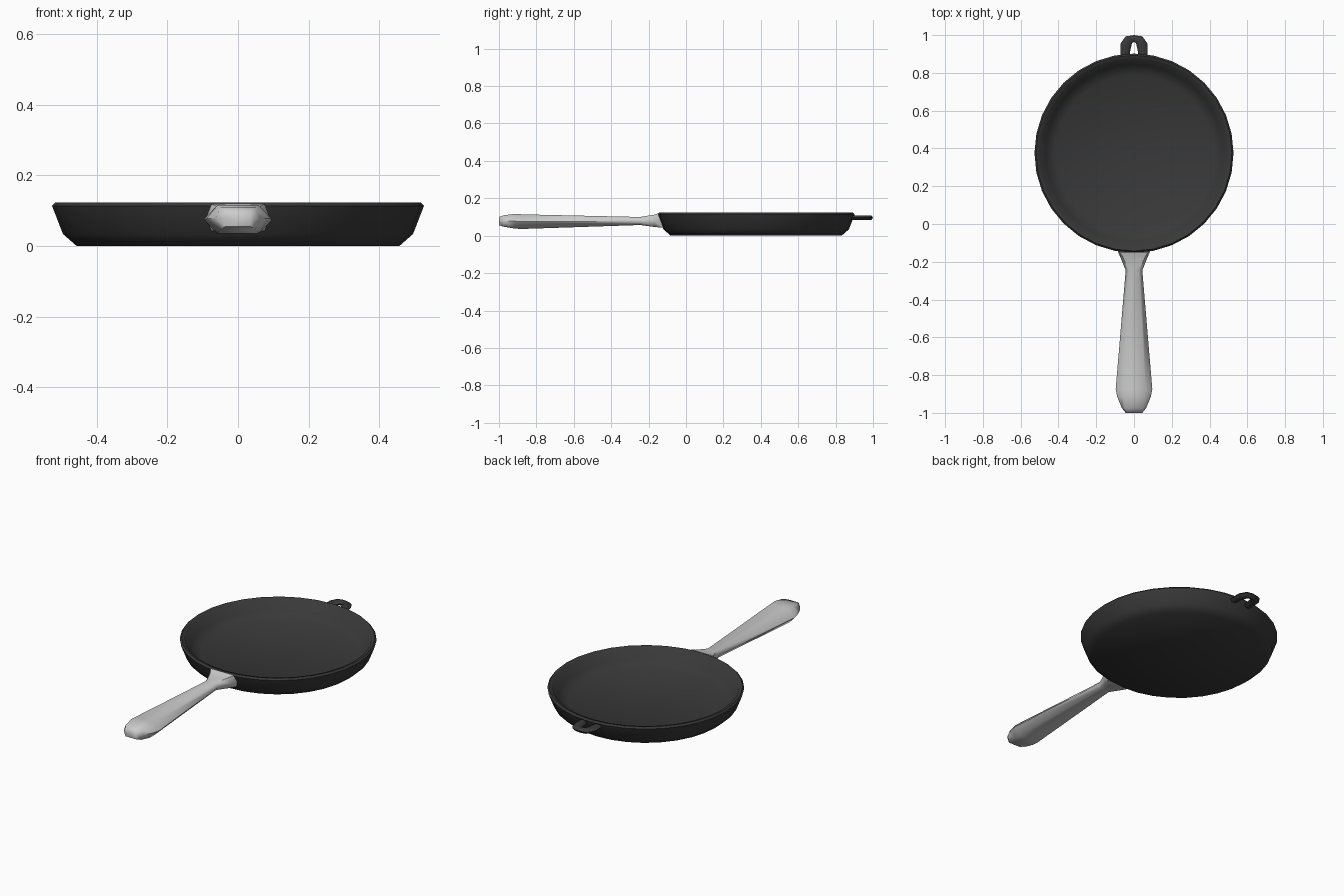
import bpy, bmesh, math

if "Cube" in bpy.data.objects:
    bpy.data.objects.remove(bpy.data.objects["Cube"])

iron = bpy.data.materials.new("dark_iron")
iron.diffuse_color = (0.04, 0.04, 0.04, 1)
iron.use_nodes = True
iron.node_tree.nodes["Principled BSDF"].inputs["Base Color"].default_value = iron.diffuse_color


def loft(name, rings, closed_rows=False, caps=True, angle=60, mat=None):
    """Skin a list of closed point rings into one smooth shaded object."""
    bm = bmesh.new()
    rows = [[bm.verts.new(p) for p in ring] for ring in rings]
    n = len(rows[0])
    for a, b in zip(rows, rows[1:]):
        for i in range(n):
            j = (i + 1) % n
            bm.faces.new((a[i], a[j], b[j], b[i]))
    if caps:
        bm.faces.new(rows[0])
        bm.faces.new(rows[-1])
    bmesh.ops.recalc_face_normals(bm, faces=bm.faces)
    me = bpy.data.meshes.new(name)
    bm.to_mesh(me)
    bm.free()
    ob = bpy.data.objects.new(name, me)
    bpy.context.collection.objects.link(ob)
    if mat:
        me.materials.append(mat)
    bpy.ops.object.select_all(action='DESELECT')
    ob.select_set(True)
    bpy.context.view_layer.objects.active = ob
    bpy.ops.object.shade_smooth_by_angle(angle=math.radians(angle))
    return ob


# Pan body: revolved profile (radius, height), outside bottom to inside floor
SIDES, CY = 32, 0.375
profile = [(0.457, 0), (0.496, 0.034), (0.527, 0.114), (0.518, 0.1235),
           (0.500, 0.119), (0.470, 0.062), (0.415, 0.030)]
loft("pan_body", [[(r * math.cos(2 * math.pi * i / SIDES),
                    CY + r * math.sin(2 * math.pi * i / SIDES), z)
                   for i in range(SIDES)] for r, z in profile], mat=iron)

# Handle: hexagonal stations (y, half width, flat half width, low z, high z, lean)
stations = [(-0.150, 0.090, 0.075, 0.042, 0.119, 0.03),
            (-0.172, 0.076, 0.060, 0.046, 0.112, 0.01),
            (-0.245, 0.044, 0.028, 0.057, 0.100, 0),
            (-0.875, 0.097, 0.060, 0.036, 0.114, 0),
            (-0.915, 0.089, 0.058, 0.038, 0.117, 0),
            (-0.975, 0.064, 0.050, 0.048, 0.109, 0),
            (-1.000, 0.044, 0.035, 0.056, 0.100, 0)]
rings = []
for y, w, f, lo, hi, lean in stations:
    mid = (lo + hi) / 2
    rings.append([(w, y + lean / 2, mid), (f, y, hi), (-f, y, hi),
                  (-w, y + lean / 2, mid), (-f, y + lean, lo), (f, y + lean, lo)])
loft("handle", rings)

# Hanging loop: arch swept from inner to outer outline with a hexagonal section
inner = [(0.024, 0.875), (0.020, 0.915), (0.011, 0.958)]
outer = [(0.071, 0.875), (0.071, 0.955), (0.045, 0.993)]
inner += [(0, 0.964)] + [(-x, y) for x, y in reversed(inner)]
outer += [(0, 1.0)] + [(-x, y) for x, y in reversed(outer)]
section = [(0, 0.096), (0.25, 0.109), (0.75, 0.109),
           (1, 0.096), (0.75, 0.083), (0.25, 0.083)]
loft("hanging_loop", [[(a[0] + (b[0] - a[0]) * t, a[1] + (b[1] - a[1]) * t, z)
                       for t, z in section] for a, b in zip(inner, outer)], mat=iron)
